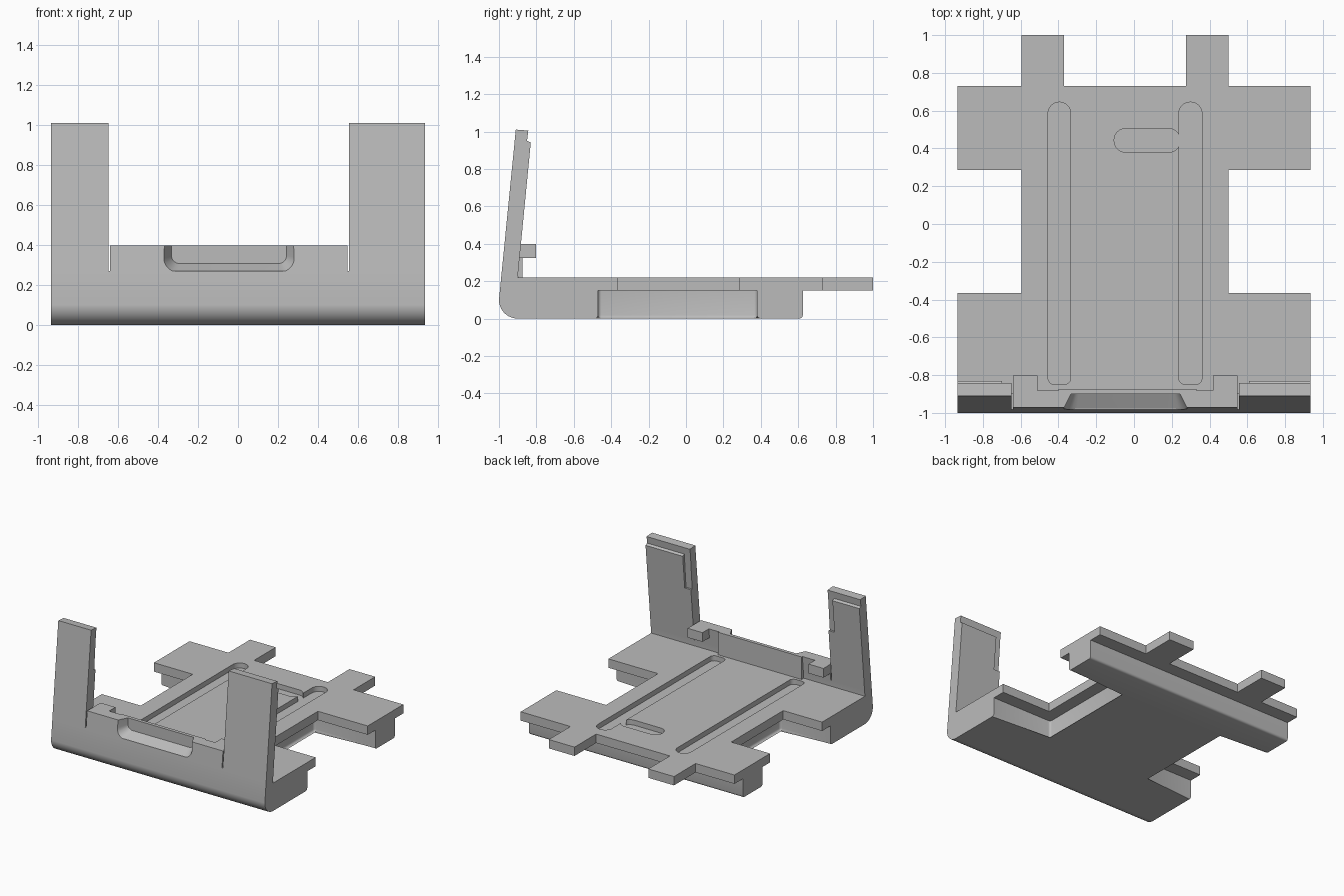
import bpy, bmesh, math
from mathutils import Vector

if "Cube" in bpy.data.objects:
    bpy.data.objects.remove(bpy.data.objects["Cube"])

grey = bpy.data.materials.new("plain_grey")
grey.use_nodes = True
grey.diffuse_color = (0.5, 0.5, 0.5, 1)
grey.node_tree.nodes["Principled BSDF"].inputs["Base Color"].default_value = (0.5, 0.5, 0.5, 1)

HALF = 0.935          # half width of the whole model
FLOOR, LEDGE = 0.22, 0.15


def make(name, bm):
    bmesh.ops.recalc_face_normals(bm, faces=bm.faces)
    mesh = bpy.data.meshes.new(name)
    bm.to_mesh(mesh)
    bm.free()
    obj = bpy.data.objects.new(name, mesh)
    bpy.context.collection.objects.link(obj)
    mesh.materials.append(grey)
    return obj


def loft(ring_a, ring_b):
    """Closed solid between two rings with equal point counts."""
    bm = bmesh.new()
    a = [bm.verts.new(p) for p in ring_a]
    b = [bm.verts.new(p) for p in ring_b]
    bm.faces.new(a)
    bm.faces.new(b)
    for i in range(len(a)):
        j = (i + 1) % len(a)
        bm.faces.new((a[i], a[j], b[j], b[i]))
    return bm


def slab(outline, z0, z1):
    return loft([(x, y, z0) for x, y in outline], [(x, y, z1) for x, y in outline])


def across(profile, x0, x1):
    """Extrude a y-z profile along x."""
    return loft([(x0, y, z) for y, z in profile], [(x1, y, z) for y, z in profile])


def box(name, x0, x1, y0, y1, z0, z1):
    return make(name, slab([(x0, y0), (x1, y0), (x1, y1), (x0, y1)], z0, z1))


def rounded(x0, x1, y0, y1, r_low, r_high, steps=8):
    """Rounded rectangle with separate radii at its low and high ends."""
    pts = []
    for k, (cx, cy, r) in enumerate([(x1 - r_high, y1 - r_high, r_high), (x0 + r_high, y1 - r_high, r_high),
                                     (x0 + r_low, y0 + r_low, r_low), (x1 - r_low, y0 + r_low, r_low)]):
        for i in range(steps + 1):
            t = (k + i / steps) * math.pi / 2
            pts.append((cx + r * math.cos(t), cy + r * math.sin(t)))
    return pts


def cut(obj, cutter):
    cutter.hide_render = True
    mod = obj.modifiers.new("cut", "BOOLEAN")
    mod.operation, mod.solver, mod.object = "DIFFERENCE", "EXACT", cutter
    bpy.context.view_layer.objects.active = obj
    bpy.ops.object.modifier_apply(modifier=mod.name)
    bpy.data.objects.remove(cutter)


# Floor plate with side wings and two rear tongues
L, R, W, BACK = -0.595, 0.5, HALF, 0.73
floor = make("floor_plate", slab([
    (-W, -0.9), (W, -0.9), (W, -0.365), (R, -0.365), (R, 0.285), (W, 0.285), (W, BACK),
    (R, BACK), (R, 1), (0.275, 1), (0.275, BACK), (-0.37, BACK), (-0.37, 1), (L, 1),
    (L, BACK), (-W, BACK), (-W, 0.285), (L, 0.285), (L, -0.365), (-W, -0.365)], LEDGE, FLOOR))

# Long and short grooves in the floor
for slot in (rounded(-0.455, -0.335, -0.85, 0.645, 0.035, 0.0599),
             rounded(0.237, 0.36, -0.85, 0.645, 0.035, 0.061),
             rounded(-0.105, 0.245, 0.38, 0.505, 0.06, 0.06)):
    cut(floor, make("groove_cutter", slab(slot, 0.18, 0.3)))

# Lower body, set in below the floor plate, with softened lower edges
L, R = L + 0.1, R - 0.1
bm = slab([(-W, -0.9), (W, -0.9), (W, -0.47), (R, -0.47), (R, 0.38), (W, 0.38),
           (W, 0.625), (-W, 0.625), (-W, 0.38), (L, 0.38), (L, -0.47), (-W, -0.47)], 0, LEDGE)
soft = []
for e in bm.edges:
    a, b = (v.co for v in e.verts)
    mid = (a + b) / 2
    bottom = mid.z < 0.01 and abs(mid.x) < W - 0.01 and mid.y > -0.8
    inner_corner = abs(a.z - b.z) > 0.1 and abs(mid.x) < 0.6
    if bottom or inner_corner:
        soft.append(e)
bmesh.ops.bevel(bm, geom=soft, offset=0.018, segments=3, profile=0.5, affect="EDGES")
make("lower_body", bm)


# Leaning front wall
def outer(z):
    return -1 + (z - 0.1) * 0.09 / 0.91


def inner(z):
    return -0.9 + (z - FLOOR) * 0.07 / 0.72


SPLIT, RIM, TOP = 0.27, 0.398, 1.01
bend = [(-0.9 - 0.1 * math.sin(t), 0.1 - 0.1 * math.cos(t))
        for t in (i * math.pi / 24 for i in range(13))]
make("front_base", across(bend + [(outer(SPLIT), SPLIT), (inner(SPLIT), SPLIT), (-0.9, FLOOR)], -W, W))

# Tall posts: stepped top, plus a shallow recess along the inner edge
foot = [(inner(SPLIT), SPLIT), (outer(SPLIT), SPLIT), (outer(TOP), TOP), (-0.843, TOP - 0.005), (-0.85, 0.95)]
full = foot + [(inner(0.94), 0.94)]
recessed = foot + [(inner(0.68) - 0.016, 0.68), (inner(0.68), 0.68)]
for side, x_out, x_step, x_in in (("right", -W, -0.70, -0.648), ("left", W, 0.61, 0.556)):
    make(side + "_post", across(full, x_out, x_step))
    make(side + "_post_edge", across(recessed, x_step, x_in))

# Low middle wall with a flared finger pocket
middle = make("middle_wall", across([(outer(SPLIT), SPLIT), (outer(RIM), RIM),
                                     (inner(RIM), RIM), (inner(SPLIT), SPLIT)], -0.64, 0.548))
mouth = rounded(-0.373, 0.283, 0.268, 0.6, 0.07, 0.07)
back = rounded(-0.333, 0.243, 0.308, 0.6, 0.04, 0.04)
# Carry the flare on past the front so the cut is clean
front = [tuple(Vector(m) + (Vector(m) - Vector(b)) * 0.25) for m, b in zip(mouth, back)]
cut(middle, make("pocket_cutter", loft([(x, -1.0, z) for x, z in front],
                                       [(x, -0.9, z) for x, z in back])))
box("pocket_back_panel", -0.4, 0.33, -0.897, -0.873, FLOOR, RIM)

# Retaining lugs on the middle wall
for side, x0, x1 in (("right", -0.64, -0.51), ("left", 0.418, 0.548)):
    box(side + "_lug", x0, x1, -0.9, -0.803, 0.325, RIM)

# Smooth the rounded faces, keep edges crisp
bpy.ops.object.select_all(action="DESELECT")
for obj in bpy.context.collection.objects:
    if obj.type == "MESH" and grey.name in obj.data.materials:
        obj.select_set(True)
        bpy.context.view_layer.objects.active = obj
bpy.ops.object.shade_smooth_by_angle(angle=math.radians(32))
